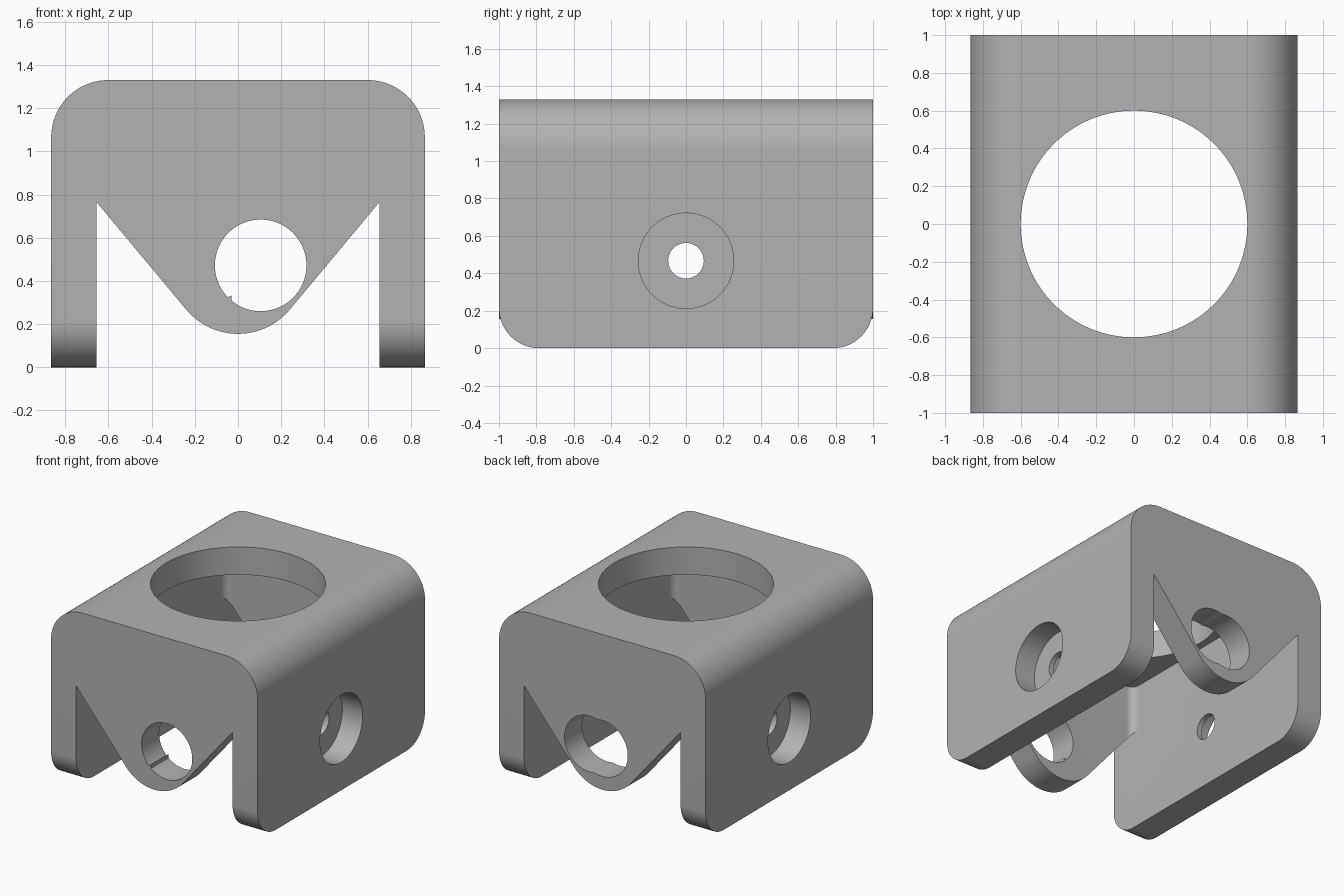
import bpy, bmesh
from math import sin, cos, radians, pi
from mathutils import Vector

old = bpy.data.objects.get("Cube")
if old:
    bpy.data.objects.remove(old, do_unlink=True)

W, L, H, T = 0.865, 1.0, 1.33, 0.21      # half width, half length, height, wall
BORE_Z = 0.467

grey = bpy.data.materials.new("plain grey")
grey.use_nodes = True
grey.diffuse_color = (0.45, 0.45, 0.45, 1)
grey.node_tree.nodes["Principled BSDF"].inputs["Base Color"].default_value = (0.45, 0.45, 0.45, 1)


def arc(cx, cy, r, a0, a1, n=24):
    return [(cx + r * cos(radians(a0 + (a1 - a0) * i / n)),
             cy + r * sin(radians(a0 + (a1 - a0) * i / n))) for i in range(n + 1)]


def circle(cx, cy, r, n=96):
    return arc(cx, cy, r, 0, 360, n)[:-1]


def prism(name, points, axis, lo, hi):
    """Extrude a closed 2D profile along x, y or z."""
    place = {"x": lambda a, b, t: (t, a, b),
             "y": lambda a, b, t: (a, t, b),
             "z": lambda a, b, t: (a, b, t)}[axis]
    bm = bmesh.new()
    face = bm.faces.new([bm.verts.new(place(a, b, lo)) for a, b in points])
    out = bmesh.ops.extrude_face_region(bm, geom=[face])
    verts = [g for g in out["geom"] if isinstance(g, bmesh.types.BMVert)]
    bmesh.ops.translate(bm, verts=verts, vec=Vector(place(0, 0, hi - lo)))
    bmesh.ops.recalc_face_normals(bm, faces=bm.faces)
    mesh = bpy.data.meshes.new(name)
    bm.to_mesh(mesh)
    bm.free()
    mesh.materials.append(grey)
    ob = bpy.data.objects.new(name, mesh)
    bpy.context.collection.objects.link(ob)
    return ob


def select(ob):
    bpy.ops.object.select_all(action="DESELECT")
    ob.select_set(True)
    bpy.context.view_layer.objects.active = ob


def cut(ob, points, axis, lo, hi):
    """Subtract an extruded profile from the object."""
    cutter = prism("cutter", points, axis, lo, hi)
    cutter.hide_render = True
    mod = ob.modifiers.new("cut", "BOOLEAN")
    mod.operation, mod.solver, mod.object = "DIFFERENCE", "EXACT", cutter
    select(ob)
    bpy.ops.object.modifier_apply(modifier=mod.name)
    bpy.data.objects.remove(cutter, do_unlink=True)


# Outer block with rounded upper edges
R = 0.265
body = prism("bracket_body", [(-W, 0), (W, 0)] + arc(W - R, H - R, R, 0, 90)
             + arc(R - W, H - R, R, 90, 180), "y", -L, L)

# Hollow interior with small rounded vertical corners
ix, iy, f = W - T, L - T, 0.06
cavity = []
for k, (sx, sy) in enumerate([(1, 1), (-1, 1), (-1, -1), (1, -1)]):
    cavity += arc(sx * (ix - f), sy * (iy - f), f, 90 * k, 90 * k + 90, 8)
cut(body, cavity, "z", -0.1, H - T)

# Openings below the V-shaped end plates
tip = arc(0, BORE_Z, 0.312, -140, -40, 40)
cut(body, [(-ix, -0.1), (ix, -0.1), (ix, 0.765)] + tip[::-1] + [(-ix, 0.765)],
    "y", -L - 0.1, L + 0.1)

# Rounded lower corners of the side plates
r = 0.215
for sx in (-1, 1):
    for sy in (-1, 1):
        corner = [(sy * a, b) for a, b in arc(L - r, r, r, -90, 0)]
        lo, hi = sorted((sx * 0.62, sx * 0.95))
        cut(body, [(sy * (L - r), -0.1)] + corner + [(sy * 1.1, r), (sy * 1.1, -0.1)],
            "x", lo, hi)

# Large top opening
cut(body, circle(0, 0, 0.6, 128), "z", H - T - 0.1, H + 0.1)

# Offset bore through both end plates, plus a centred bore at the back
cut(body, circle(0.105, 0.472, 0.212), "y", -L - 0.1, L + 0.1)
cut(body, circle(0, BORE_Z, 0.212), "y", 0, L + 0.1)

# Counterbored side holes
for sx in (-1, 1):
    for radius, depth in ((0.255, W - 0.17), (0.095, 0.5)):
        lo, hi = sorted((sx * depth, sx * 1.0))
        cut(body, circle(0, BORE_Z, radius), "x", lo, hi)

select(body)
bpy.ops.object.shade_smooth_by_angle(angle=radians(30))

# Small ridge along the front bore
prism("bore_ridge", [(-0.06, 0.315), (-0.03, 0.333), (-0.028, 0.29)], "y", -L, -iy)
